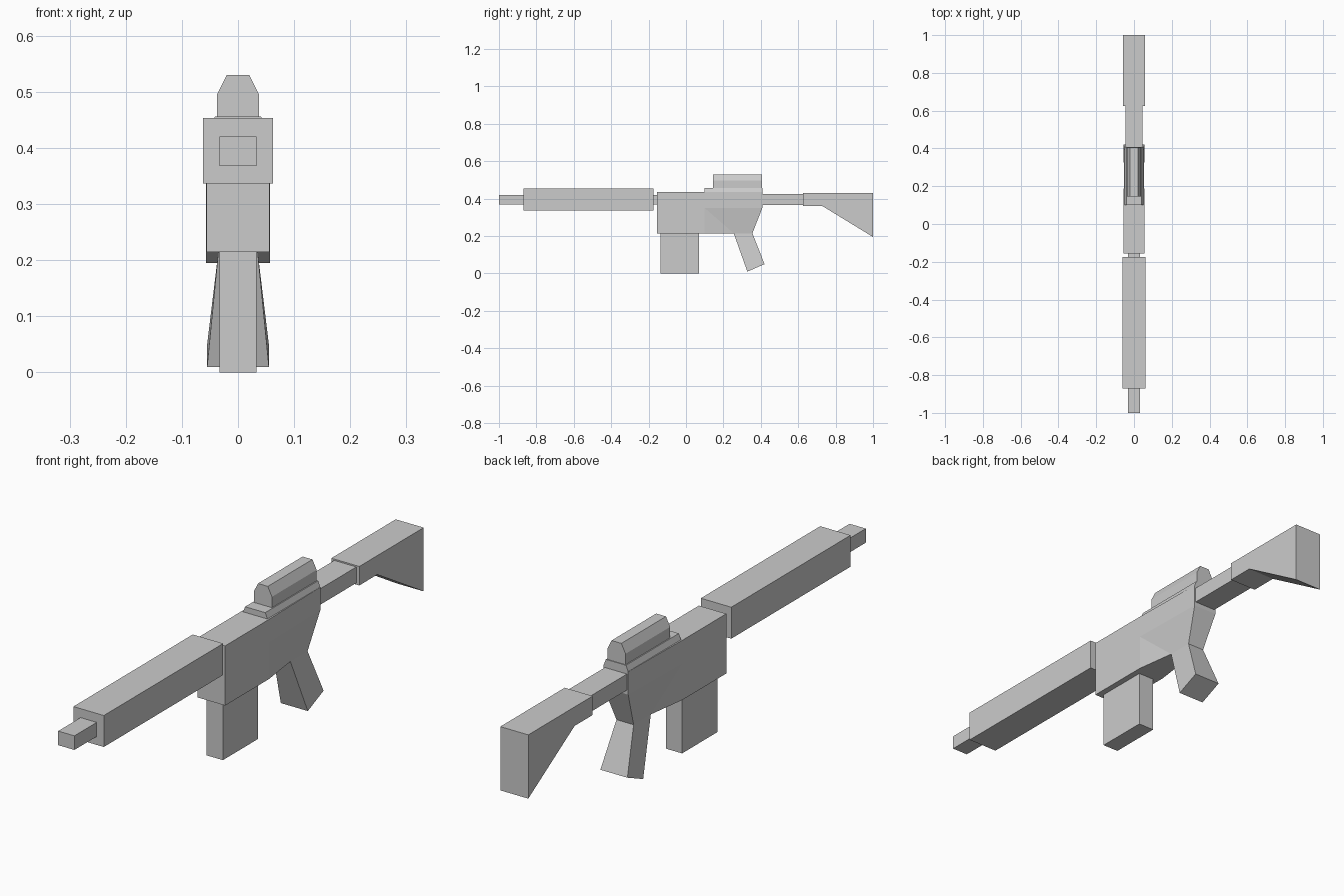
import bpy, bmesh

cube = bpy.data.objects.get("Cube")
if cube:
    bpy.data.objects.remove(cube, do_unlink=True)

# Single flat colour
grey = bpy.data.materials.new("plain grey")
grey.use_nodes = True
colour = (0.6, 0.6, 0.6, 1)
grey.diffuse_color = colour
grey.node_tree.nodes["Principled BSDF"].inputs["Base Color"].default_value = colour


def solid(name, points, panels=None):
    """Mirrored solid: side points are (y, z, half width); panels index them."""
    panels = panels or [range(len(points))]
    bm = bmesh.new()
    sides = [[bm.verts.new((s * w, y, z)) for y, z, w in points] for s in (1, -1)]
    for side in sides:
        for panel in panels:
            bm.faces.new([side[i] for i in panel])
    # Close the rim between the two sides
    partner = dict(zip(sides[0], sides[1]))
    rim = [e for e in bm.edges if e.is_boundary and e.verts[0] in partner]
    for a, b in [tuple(e.verts) for e in rim]:
        bm.faces.new((a, b, partner[b], partner[a]))
    bmesh.ops.recalc_face_normals(bm, faces=bm.faces)
    mesh = bpy.data.meshes.new(name)
    bm.to_mesh(mesh)
    bm.free()
    mesh.materials.append(grey)
    obj = bpy.data.objects.new(name, mesh)
    bpy.context.collection.objects.link(obj)
    return obj


def block(name, y0, y1, z0, z1, w, top_w=None):
    t = top_w or w
    return solid(name, [(y0, z0, w), (y1, z0, w), (y1, z1, t), (y0, z1, t)])


# Barrel, fore-end and magazine
block("barrel", -1, -0.15, 0.368, 0.42, 0.033)
block("handguard", -0.87, -0.175, 0.337, 0.453, 0.062)
block("magazine", -0.135, 0.07, 0, 0.225, 0.033)

# Receiver, narrowing towards a flared grip
body = dict(
    a=(-0.155, 0.435, 0.056), b=(-0.155, 0.215, 0.056), c=(0.1, 0.215, 0.056),
    d=(0.255, 0.215, 0.035), e=(0.355, 0.215, 0.035), f=(0.408, 0.35, 0.05),
    g=(0.408, 0.435, 0.05), h=(0.1, 0.435, 0.056), i=(0.1, 0.35, 0.056),
    j=(0.42, 0.05, 0.055), k=(0.328, 0.01, 0.055))
keys = list(body)
solid("receiver_and_grip", list(body.values()),
      [[keys.index(k) for k in panel] for panel in ("abcih", "hifg", "icd", "idef", "dkje")])

# Sight on its sloped rail
block("sight_rail", 0.1, 0.408, 0.434, 0.456, 0.05, 0.041)
solid("sight", [(y, z, w) for z, w in ((0.45, 0.037), (0.496, 0.037), (0.53, 0.02))
                for y in (0.145, 0.405)], [(0, 1, 3, 2), (2, 3, 5, 4)])

# Stock tube and shoulder stock
block("stock_tube", 0.4, 0.635, 0.366, 0.425, 0.045)
solid("shoulder_stock", [(y, z, 0.057) for y, z in
      ((0.625, 0.43), (0.625, 0.36), (0.73, 0.36), (1, 0.195), (1, 0.43))])
